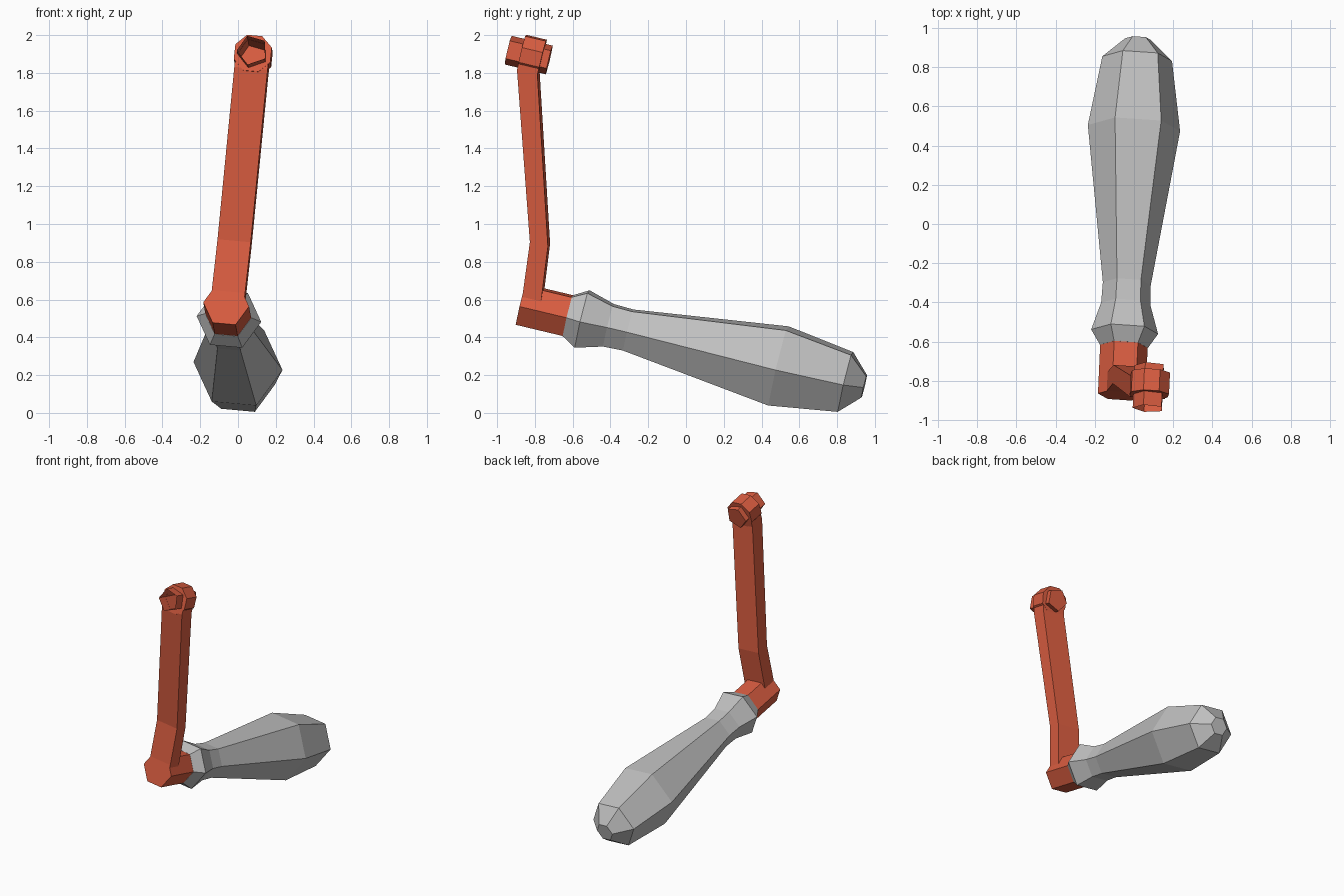
import bpy, bmesh
from math import sin, cos, radians, pi
from mathutils import Vector, Matrix

if "Cube" in bpy.data.objects:
    bpy.data.objects.remove(bpy.data.objects["Cube"], do_unlink=True)


def material(name, color):
    m = bpy.data.materials.new(name)
    m.use_nodes = True
    m.diffuse_color = color
    m.node_tree.nodes["Principled BSDF"].inputs["Base Color"].default_value = color
    return m


orange = material("orange red paint", (0.70, 0.11, 0.052, 1))
grey = material("grey grip", (0.53, 0.53, 0.53, 1))

# Tilted frame of the whole tool: local y runs along the grip, local z up the arm
along = Vector((0.046, 1, -0.239)).normalized()
side = Vector((cos(radians(5.2)), -0.067, -sin(radians(5.2))))
side = (side - along * side.dot(along)).normalized()
up = side.cross(along)
frame = Matrix((side, along, up)).transposed().to_4x4()
frame.translation = (-0.048, -0.55, 0.497)


def finish(name, bm, mat):
    bmesh.ops.recalc_face_normals(bm, faces=bm.faces)
    mesh = bpy.data.meshes.new(name)
    bm.to_mesh(mesh)
    bm.free()
    mesh.materials.append(mat)
    ob = bpy.data.objects.new(name, mesh)
    ob.matrix_world = frame
    bpy.context.collection.objects.link(ob)
    return ob


def lathe(name, rings, sides, mat, phase=0, cx=0, cz=0, front_cap=True):
    """Faceted solid around local y from (y, radius) rings."""
    bm = bmesh.new()
    loops = []
    for y, r in rings:
        angles = [radians(phase) + 2 * pi * i / sides for i in range(sides)]
        loops.append([bm.verts.new((cx + r * cos(a), y, cz + r * sin(a))) for a in angles])
    for a, b in zip(loops, loops[1:]):
        for i in range(sides):
            j = (i + 1) % sides
            bm.faces.new((a[i], a[j], b[j], b[i]))
    if front_cap:
        bm.faces.new(loops[0])
    bm.faces.new(loops[-1])
    return finish(name, bm, mat)


# Hexagonal grip with collar, neck, belly and blunt tip
lathe("grip", [(-0.077, 0.123), (0, 0.172), (0.144, 0.127), (0.252, 0.123),
               (1.07, 0.237), (1.435, 0.179), (1.537, 0.067)], 6, grey)

# Boss joining the grip to the arm
lathe("boss", [(-0.333, 0.122), (-0.07, 0.122)], 6, orange)

# Bent arm: side profile as (z, front y, back y), swept to a rectangular bar
bm = bmesh.new()
sections = []
for z, front, back in [(0, -0.332, -0.23), (0.06, -0.332, -0.23), (0.343, -0.358, -0.26),
                       (1.22, -0.632, -0.521), (1.28, -0.632, -0.521)]:
    x = 0.004 + 0.012 * z
    w = 0.0885
    sections.append([bm.verts.new(p) for p in
                     ((x - w, front, z), (x + w, front, z), (x + w, back, z), (x - w, back, z))])
for a, b in zip(sections, sections[1:]):
    for i in range(4):
        j = (i + 1) % 4
        bm.faces.new((a[i], a[j], b[j], b[i]))
bm.faces.new(sections[0])
bm.faces.new(sections[-1])
arm = finish("arm", bm, orange)

# Arm head and the five-sided socket passing through it, open at the front
hub = dict(cx=0.02, cz=1.303)
head = lathe("arm_head", [(-0.633, 0.105), (-0.52, 0.105)], 8, orange, 22.5, **hub)
lathe("socket", [(-0.706, 0.082), (-0.482, 0.082)], 5, orange, 115, front_cap=False, **hub)

# Clear the socket bore through the head and the arm end
cutter = lathe("bore_cutter", [(-0.8, 0.081), (-0.4, 0.081)], 5, orange, 115, **hub)
cutter.hide_render = True
cutter.hide_viewport = True
for ob in (arm, head):
    cut = ob.modifiers.new("bore", 'BOOLEAN')
    cut.operation = 'DIFFERENCE'
    cut.solver = 'EXACT'
    cut.object = cutter
